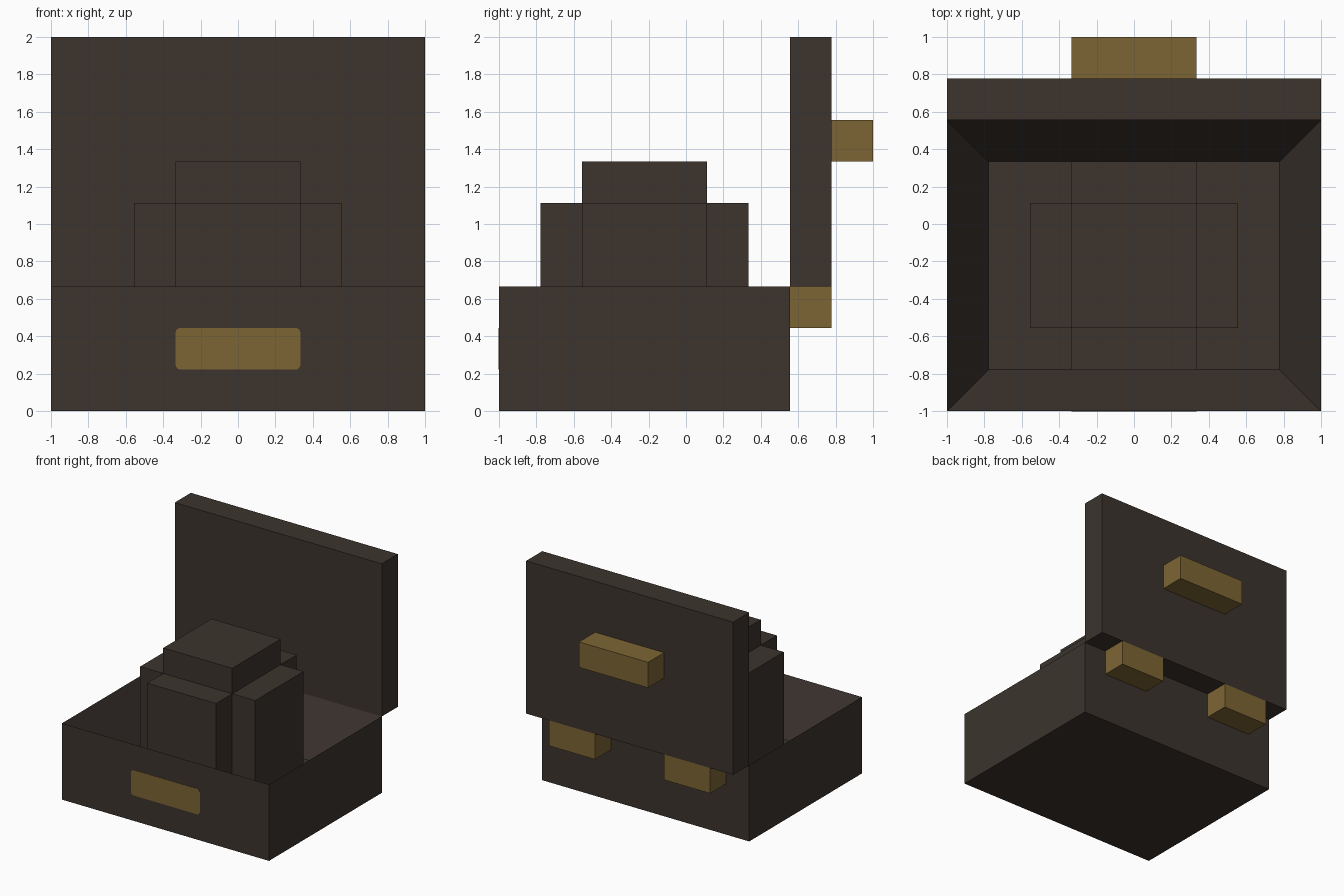
import bpy, bmesh
from mathutils import Matrix, Vector

U = 2 / 9  # one grid unit of the blocky design

cube = bpy.data.objects.get("Cube")
if cube:
    bpy.data.objects.remove(cube, do_unlink=True)


def material(name, rgb):
    mat = bpy.data.materials.new(name)
    mat.use_nodes = True
    mat.diffuse_color = (*rgb, 1)
    bsdf = next(n for n in mat.node_tree.nodes if n.type == 'BSDF_PRINCIPLED')
    bsdf.inputs["Base Color"].default_value = (*rgb, 1)
    return mat


dark = material("dark brown", (0.045, 0.034, 0.027))
gold = material("dull gold", (0.205, 0.13, 0.034))


def finish(bm, name, mat):
    bmesh.ops.recalc_face_normals(bm, faces=bm.faces)
    mesh = bpy.data.meshes.new(name)
    bm.to_mesh(mesh)
    bm.free()
    mesh.materials.append(mat)
    obj = bpy.data.objects.new(name, mesh)
    bpy.context.collection.objects.link(obj)
    return obj


def box_mesh(lo, hi):
    """Box between two corners given in grid units."""
    lo, hi = Vector(lo) * U, Vector(hi) * U
    bm = bmesh.new()
    bmesh.ops.create_cube(bm, size=1, matrix=Matrix.Translation((lo + hi) / 2)
                          @ Matrix.Diagonal((*(hi - lo), 1)))
    return bm


def box(name, lo, hi, mat):
    return finish(box_mesh(lo, hi), name, mat)


# Open chest body: top face inset for the rim, then pushed down to the floor
bm = box_mesh((-4.5, -4.5, 0), (4.5, 2.5, 3))
top = max(bm.faces, key=lambda f: f.calc_center_median().z)
bmesh.ops.inset_region(bm, faces=[top], thickness=U, use_even_offset=True)
for v in top.verts:
    v.co.z = U
finish(bm, "chest_body", dark)

# Raised lid standing behind the body
box("lid", (-4.5, 2.5, 3), (4.5, 3.5, 9), dark)
box("lid_handle", (-1.5, 3.5, 6), (1.5, 4.5, 7), gold)

# Contents: tall centre block with four lower blocks around it
box("centre_block", (-1.5, -2.5, 1), (1.5, 0.5, 6), dark)
box("front_block", (-1.5, -3.5, 1), (1.5, -2.5, 5), dark)
box("back_block", (-1.5, 0.5, 1), (1.5, 1.5, 5), dark)

# Mirrored side blocks and hinges
for side, s in (("left", 1), ("right", -1)):
    for name, a, b, y0, y1, z0, z1, mat in (
            ("block", 1.5, 2.5, -2.5, 0.5, 1, 5, dark),
            ("hinge", 1.5, 3.5, 2.5, 3.5, 2, 3, gold)):
        x0, x1 = sorted((a * s, b * s))
        box(f"{side}_{name}", (x0, y0, z0), (x1, y1, z1), mat)

# Thin front plate with rounded corners
bm = box_mesh((-1.5, -4.51, 1), (1.5, -4.5, 2))
corners = [e for e in bm.edges
           if abs((e.verts[0].co - e.verts[1].co).normalized().y) > 0.9]
bmesh.ops.bevel(bm, geom=corners, offset=0.025, segments=4,
                profile=0.5, affect='EDGES')
finish(bm, "front_plate", gold)
